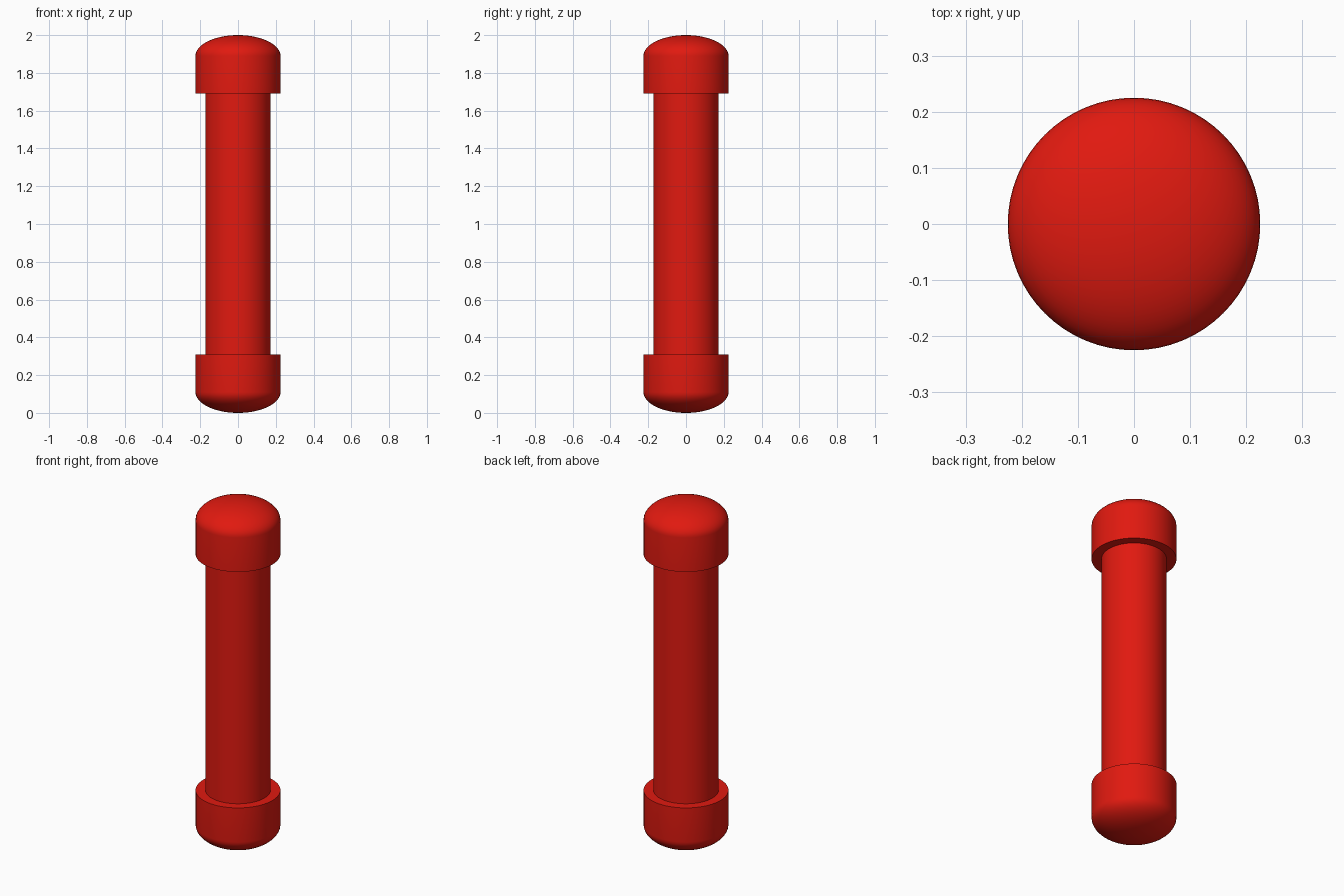
import bpy, bmesh, math

if "Cube" in bpy.data.objects:
    bpy.data.objects.remove(bpy.data.objects["Cube"])

RED = bpy.data.materials.new("red")
RED.diffuse_color = (0.75, 0.01, 0.005, 1)
RED.use_nodes = True
RED.node_tree.nodes["Principled BSDF"].inputs["Base Color"].default_value = RED.diffuse_color
SIDES = 64
CAP_R, SHAFT_R = 0.225, 0.173
CAP_H, DOME_H = 0.31, 0.11


def lathe(name, profile):
    """Spin an (r, z) profile around z; r = 0 points become poles."""
    bm = bmesh.new()
    verts = [bm.verts.new((r, 0, z)) for r, z in profile]
    edges = [bm.edges.new(pair) for pair in zip(verts, verts[1:])]
    bmesh.ops.spin(bm, geom=verts + edges, cent=(0, 0, 0), axis=(0, 0, 1),
                   angle=math.tau, steps=SIDES, use_duplicate=False)
    bmesh.ops.remove_doubles(bm, verts=bm.verts, dist=1e-5)
    bmesh.ops.recalc_face_normals(bm, faces=bm.faces)
    mesh = bpy.data.meshes.new(name)
    bm.to_mesh(mesh)
    bm.free()
    mesh.materials.append(RED)
    obj = bpy.data.objects.new(name, mesh)
    bpy.context.collection.objects.link(obj)
    bpy.ops.object.select_all(action='DESELECT')
    obj.select_set(True)
    bpy.context.view_layer.objects.active = obj
    bpy.ops.object.shade_smooth_by_angle(angle=math.radians(35))
    return obj


# Straight shaft, ends seated inside the caps
lathe("shaft", [(0, 0.2), (SHAFT_R, 0.2), (SHAFT_R, 1.8), (0, 1.8)])

# Domed cap profile, from the outer pole to the flat inner shoulder
steps = 14
dome = [(CAP_R * math.sin(a), DOME_H * (1 - math.cos(a)))
        for a in (i / steps * math.pi / 2 for i in range(1, steps + 1))]
cap = [(0, 0)] + dome + [(CAP_R, CAP_H), (0, CAP_H)]

# Matching caps, mirrored about mid height
lathe("bottom_cap", cap)
lathe("top_cap", [(r, 2 - z) for r, z in cap])
